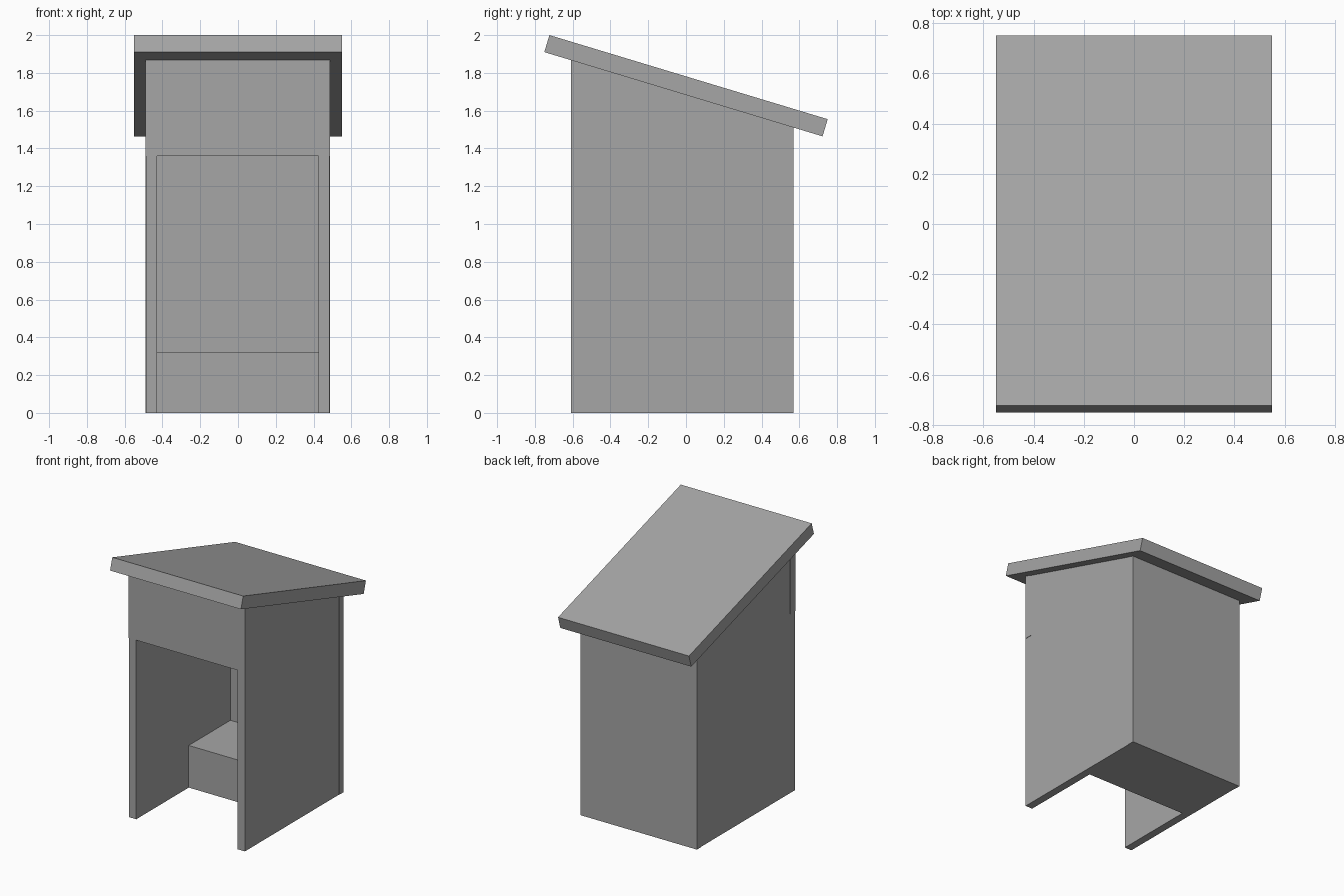
import bpy
import bmesh

default = bpy.data.objects.get("Cube")
if default:
    bpy.data.objects.remove(default, do_unlink=True)

# Single plain grey finish
grey = bpy.data.materials.new("plain_grey")
grey.use_nodes = True
colour = (0.38, 0.38, 0.38, 1)
grey.diffuse_color = colour
grey.node_tree.nodes["Principled BSDF"].inputs["Base Color"].default_value = colour


def prism(name, x0, x1, profile):
    """Extrude a (y, z) side profile from x0 to x1."""
    bm = bmesh.new()
    face = bm.faces.new([bm.verts.new((x0, y, z)) for y, z in profile])
    grown = bmesh.ops.extrude_face_region(bm, geom=[face])["geom"]
    verts = [v for v in grown if isinstance(v, bmesh.types.BMVert)]
    bmesh.ops.translate(bm, verts=verts, vec=(x1 - x0, 0, 0))
    bmesh.ops.recalc_face_normals(bm, faces=bm.faces)
    mesh = bpy.data.meshes.new(name)
    bm.to_mesh(mesh)
    bm.free()
    mesh.materials.append(grey)
    obj = bpy.data.objects.new(name, mesh)
    bpy.context.collection.objects.link(obj)
    return obj


def eave(y):
    """Height of the wall tops under the sloping roof."""
    return 1.683 - 0.303 * y


FRONT, BACK = -0.61, 0.57
WALL, PANEL = 0.06, 0.05
LEFT, RIGHT = 0.485, -0.488
DOOR_TOP = 1.36
header_back = FRONT + WALL
back_inner = BACK - PANEL

# Side walls, notched at the top front to receive the header
side = [(FRONT, 0), (back_inner, 0), (back_inner, eave(back_inner)),
        (header_back, eave(header_back)), (header_back, DOOR_TOP), (FRONT, DOOR_TOP)]
prism("left_wall", LEFT - WALL, LEFT, side)
prism("right_wall", RIGHT, RIGHT + WALL, side)

# Header above the open doorway
prism("door_header", RIGHT - 0.003, LEFT + 0.003,
      [(FRONT, DOOR_TOP), (header_back, DOOR_TOP),
       (header_back, eave(header_back)), (FRONT, eave(FRONT))])

# Back wall
prism("back_wall", RIGHT - 0.003, LEFT + 0.003,
      [(back_inner, 0), (BACK, 0), (BACK, eave(BACK)), (back_inner, eave(back_inner))])

# Bench inside against the back wall
prism("bench", RIGHT + WALL, LEFT - WALL,
      [(0.02, 0), (back_inner, 0), (back_inner, 0.32), (0.02, 0.32)])

# Sloping slab roof
prism("roof", -0.55, 0.55,
      [(-0.75, 1.91), (0.723, 1.464), (0.75, 1.555), (-0.723, 2.0)])
